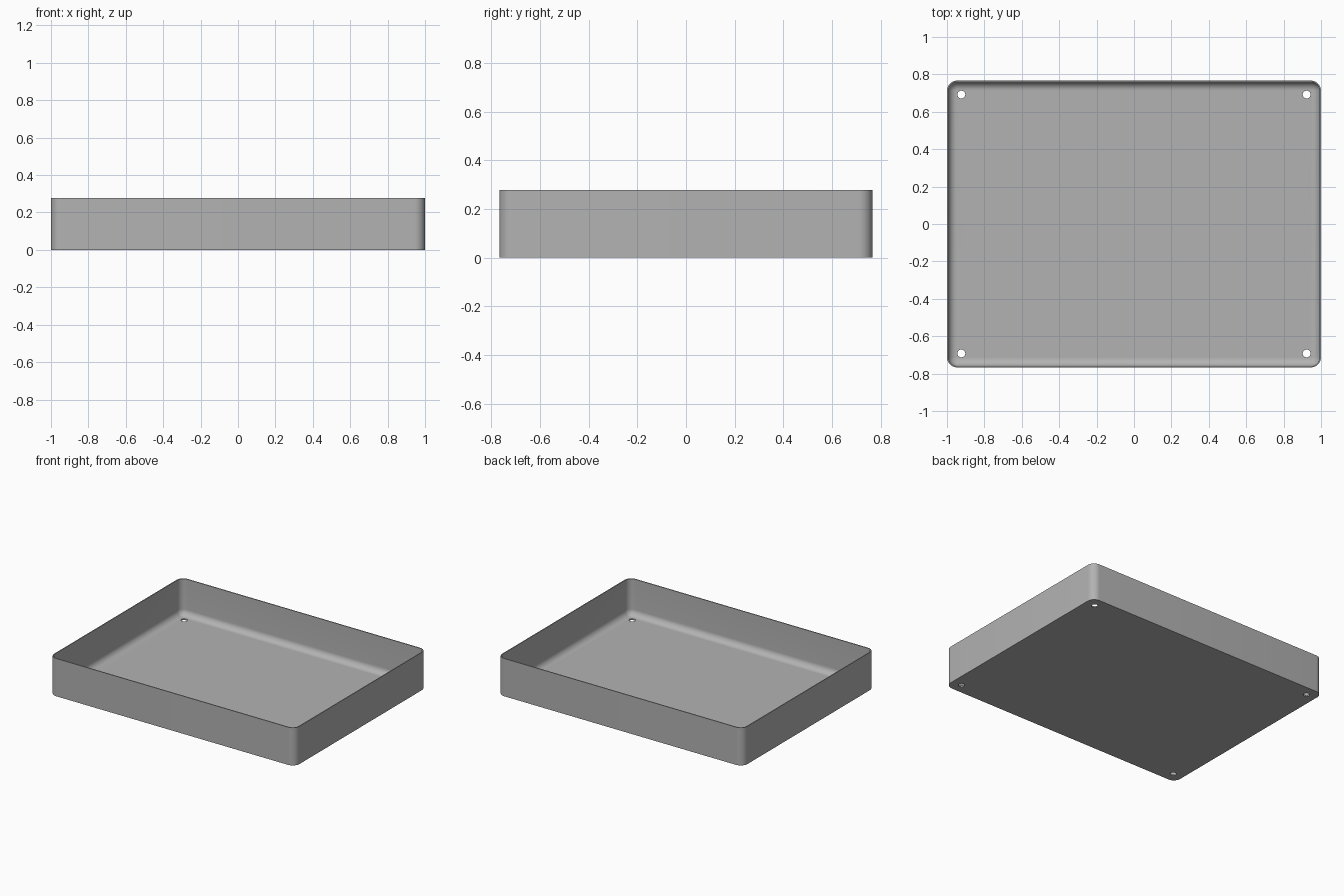
import bpy, bmesh
from math import sin, cos, pi

cube = bpy.data.objects.get("Cube")
if cube:
    bpy.data.objects.remove(cube, do_unlink=True)

# Main dimensions
HALF_X, HALF_Y, HEIGHT = 1.0, 0.767, 0.278
CORNER, WALL, FLOOR, FILLET = 0.055, 0.007, 0.01, 0.045
HOLE_X, HOLE_Y, HOLE_R = 0.923, 0.692, 0.021
STEPS = 10

grey = bpy.data.materials.new("Light grey")
grey.use_nodes = True
colour = (0.45, 0.45, 0.45, 1)
grey.diffuse_color = colour
grey.node_tree.nodes["Principled BSDF"].inputs["Base Color"].default_value = colour


def ring(bm, inset, z):
    """Rounded rectangle of vertices, inset from the outer outline."""
    r = CORNER - inset
    verts = []
    for quarter, (sx, sy) in enumerate([(1, 1), (-1, 1), (-1, -1), (1, -1)]):
        for i in range(STEPS + 1):
            a = (quarter + i / STEPS) * pi / 2
            verts.append(bm.verts.new((sx * (HALF_X - CORNER) + r * cos(a),
                                       sy * (HALF_Y - CORNER) + r * sin(a), z)))
    return verts


# Tray section: outer wall, rim, inner wall, then fillet into the floor
section = [(0, 0), (0, HEIGHT), (WALL, HEIGHT)]
for i in range(STEPS + 1):
    a = i / STEPS * pi / 2
    section.append((WALL + FILLET * (1 - cos(a)), FLOOR + FILLET * (1 - sin(a))))

bm = bmesh.new()
rings = [ring(bm, inset, z) for inset, z in section]
for low, high in zip(rings, rings[1:]):
    for i in range(len(low)):
        j = (i + 1) % len(low)
        bm.faces.new((low[i], low[j], high[j], high[i]))
bm.faces.new(rings[0][::-1])
bm.faces.new(rings[-1])
bmesh.ops.recalc_face_normals(bm, faces=bm.faces)
mesh = bpy.data.meshes.new("tray")
bm.to_mesh(mesh)
bm.free()
mesh.materials.append(grey)
tray = bpy.data.objects.new("tray", mesh)
bpy.context.collection.objects.link(tray)
bpy.context.view_layer.objects.active = tray

# Corner drain holes through the floor
for sx in (-1, 1):
    for sy in (-1, 1):
        bpy.ops.mesh.primitive_cylinder_add(vertices=32, radius=HOLE_R, depth=0.1,
                                            location=(sx * HOLE_X, sy * HOLE_Y, 0))
        cutter = bpy.context.object
        cutter.name = "hole_cutter"
        cutter.hide_render = True
        cutter.data.materials.append(grey)
        cut = tray.modifiers.new("hole", 'BOOLEAN')
        cut.operation, cut.solver, cut.object = 'DIFFERENCE', 'EXACT', cutter
        bpy.context.view_layer.objects.active = tray
        bpy.ops.object.modifier_apply(modifier=cut.name)
        bpy.data.objects.remove(cutter, do_unlink=True)

bpy.ops.object.select_all(action='DESELECT')
tray.select_set(True)
bpy.context.view_layer.objects.active = tray
bpy.ops.object.shade_smooth_by_angle(angle=pi / 6)
